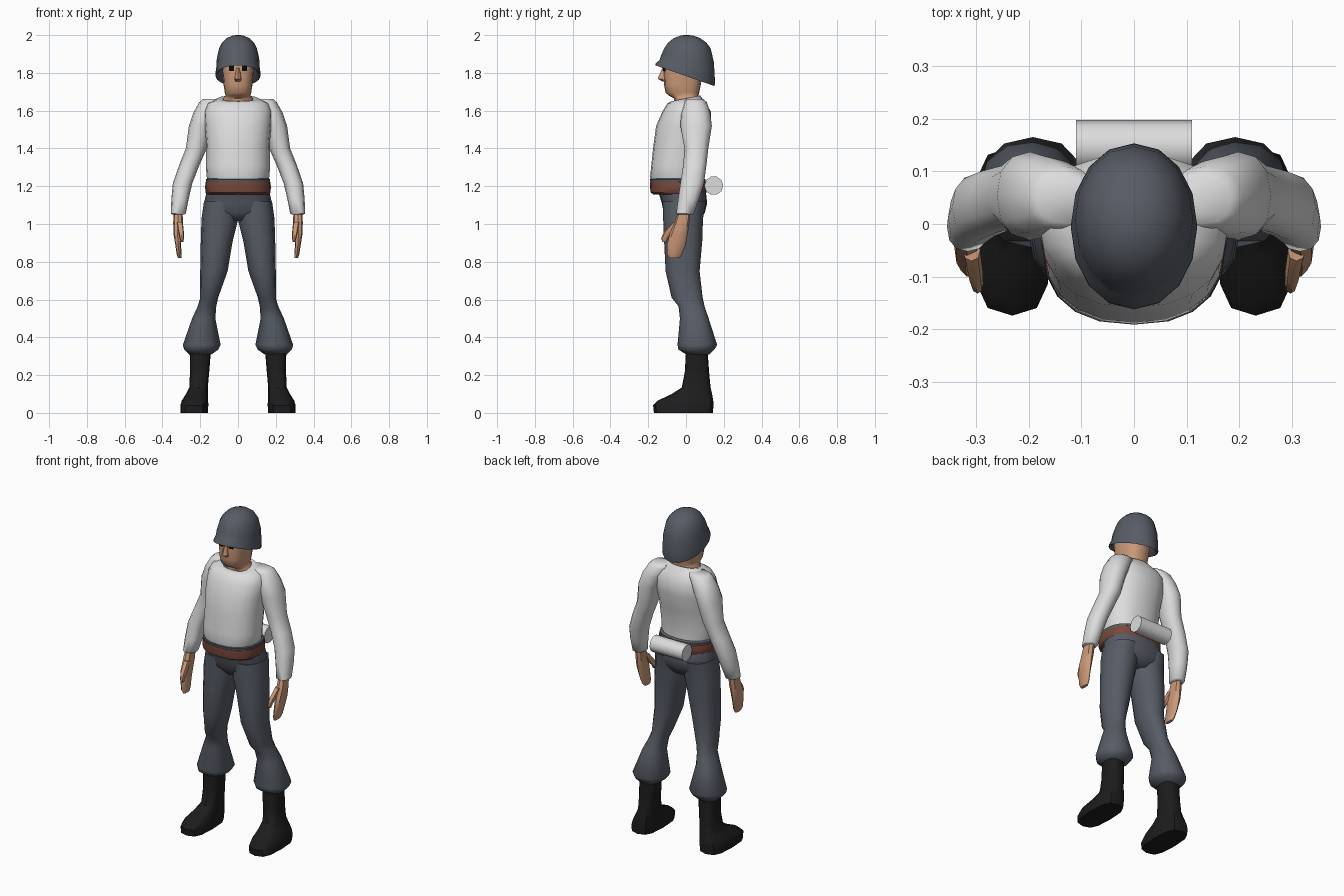
import bpy, bmesh, math
from mathutils import Matrix


def material(name, rgb):
    m = bpy.data.materials.new(name)
    m.diffuse_color = (*rgb, 1)
    return m


GREY = material("slate grey", (0.095, 0.107, 0.13))
WHITE = material("shirt white", (0.72, 0.72, 0.72))
SKIN = material("skin", (0.60, 0.32, 0.19))
BLACK = material("boot black", (0.012, 0.012, 0.012))
BROWN = material("belt brown", (0.19, 0.065, 0.045))
EYE = material("eye black", (0.003, 0.003, 0.003))


def finish(name, bm, mat, angle=45):
    bmesh.ops.recalc_face_normals(bm, faces=bm.faces)
    me = bpy.data.meshes.new(name)
    bm.to_mesh(me)
    bm.free()
    me.materials.append(mat)
    ob = bpy.data.objects.new(name, me)
    bpy.context.collection.objects.link(ob)
    bpy.ops.object.select_all(action='DESELECT')
    ob.select_set(True)
    bpy.context.view_layer.objects.active = ob
    bpy.ops.object.shade_smooth_by_angle(angle=math.radians(angle))
    return ob


def loft(name, rings, mat, n=12, power=2.3, side=1, angle=45):
    """Skin rounded rings given as (x0, x1, y0, y1, z, slope of z along y)."""
    bm = bmesh.new()
    loops = []
    for x0, x1, y0, y1, z, *tilt in rings:
        t = tilt[0] if tilt else 0
        loop = []
        for k in range(n):
            a = 2 * math.pi * k / n
            c, s = math.cos(a), math.sin(a)
            px = math.copysign(abs(c) ** (2 / power), c)
            py = math.copysign(abs(s) ** (2 / power), s)
            x = (x0 + x1) / 2 + px * (x1 - x0) / 2
            y = (y0 + y1) / 2 + py * (y1 - y0) / 2
            loop.append(bm.verts.new((side * x, y, z + t * y)))
        loops.append(loop)
    for a, b in zip(loops, loops[1:]):
        for k in range(n):
            j = (k + 1) % n
            bm.faces.new((a[k], a[j], b[j], b[k]))
    bm.faces.new(loops[0])
    bm.faces.new(loops[-1])
    return finish(name, bm, mat, angle)


def centred(rings):
    return [(-r[0], r[0], *r[1:]) for r in rings]


# Helmet: inner lining, tilted rim, dome
loft("helmet", centred([
    (.095, -.12, .125, 1.84, -.3), (.108, -.145, .138, 1.79, -.35),
    (.12, -.162, .15, 1.783, -.35), (.12, -.16, .153, 1.795, -.35),
    (.115, -.14, .152, 1.83, -.27), (.112, -.13, .147, 1.88, -.13),
    (.1, -.115, .13, 1.93), (.085, -.095, .108, 1.96),
    (.06, -.065, .075, 1.984), (.03, -.03, .04, 1.997), (.01, -.01, .015, 2.0)]),
    GREY, n=16, power=2.05, angle=60)

# Head with neck and chin
loft("head", centred([
    (.092, -.065, .07, 1.62), (.08, -.062, .066, 1.665),
    (.066, -.088, .066, 1.678), (.07, -.108, .07, 1.695),
    (.076, -.116, .078, 1.735), (.08, -.117, .085, 1.78),
    (.084, -.12, .09, 1.83), (.08, -.11, .09, 1.88)]), SKIN, n=16, power=2.7, angle=60)

# Nose
loft("nose", centred([
    (.014, -.125, -.10, 1.755), (.018, -.149, -.10, 1.768),
    (.015, -.145, -.10, 1.782), (.009, -.125, -.10, 1.825)]), SKIN, n=8, power=2)

# Eyes as thin plates
for side, label in ((1, "left"), (-1, "right")):
    bm = bmesh.new()
    bmesh.ops.create_cube(bm, size=1, matrix=Matrix.Translation((side * .034, -.1145, 1.824))
                          @ Matrix.Rotation(side * .2, 4, 'Z') @ Matrix.Diagonal((.026, .009, .03, 1)))
    finish(label + "_eye", bm, EYE)

# Shirt body
loft("shirt", centred([
    (.16, -.185, .09, 1.232), (.166, -.19, .09, 1.25), (.17, -.184, .088, 1.31),
    (.168, -.172, .11, 1.42), (.176, -.158, .132, 1.52), (.18, -.125, .132, 1.595),
    (.16, -.098, .105, 1.64), (.105, -.078, .075, 1.665, .2), (.09, -.066, .068, 1.663, .2)]),
    WHITE, n=20, power=2.3, angle=60)

# Belt, waistband and trouser seat
loft("belt", centred([
    (.16, -.17, .1, 1.155), (.172, -.187, .108, 1.166),
    (.174, -.191, .11, 1.195), (.172, -.19, .108, 1.222), (.16, -.18, .1, 1.228)]),
    BROWN, n=20, power=2.4)
loft("waistband", centred([
    (.168, -.188, .104, 1.215), (.17, -.191, .104, 1.236), (.16, -.18, .095, 1.242)]),
    GREY, n=20, power=2.4)
loft("trouser_seat", centred([
    (.165, -.16, .1, 1.2), (.17, -.142, .107, 1.155), (.18, -.128, .112, 1.11),
    (.17, -.118, .1, 1.06), (.08, -.08, .07, 1.015)]), GREY, n=20, power=2.4, angle=60)

# Bedroll behind the belt
bm = bmesh.new()
bmesh.ops.create_cone(bm, cap_ends=True, segments=10, radius1=.05, radius2=.05, depth=.22,
                      matrix=Matrix.Translation((0, .147, 1.203)) @ Matrix.Rotation(math.pi / 2, 4, 'Y'))
finish("bedroll", bm, WHITE)

# Paired limbs
for side, label in ((1, "left"), (-1, "right")):
    loft(label + "_sleeve", [
        (.06, .185, .0, .09, 1.662), (.07, .205, -.01, .11, 1.645),
        (.10, .236, -.025, .128, 1.59), (.135, .26, -.03, .137, 1.52),
        (.165, .276, -.008, .118, 1.40), (.205, .312, -.015, .108, 1.31),
        (.242, .345, -.03, .095, 1.215), (.262, .353, -.042, .068, 1.13),
        (.276, .355, -.052, .04, 1.055), (.285, .345, -.045, .032, 1.05)],
        WHITE, side=side, angle=60)
    loft(label + "_hand", [
        (.293, .34, -.04, .025, 1.07), (.292, .343, -.06, .018, 1.01),
        (.298, .342, -.085, .01, .95), (.302, .332, -.1, -.002, .89),
        (.298, .325, -.1, -.02, .84), (.298, .318, -.09, -.035, .82)],
        SKIN, n=8, power=2.6, side=side)
    loft(label + "_thumb", [
        (.292, .325, -.07, -.03, 1.01), (.287, .316, -.115, -.06, .96),
        (.286, .308, -.132, -.095, .925), (.289, .303, -.125, -.105, .905)],
        SKIN, n=8, side=side)
    loft(label + "_trouser_leg", [
        (.0, .18, -.124, .108, 1.12), (-.002, .193, -.121, .09, 1.03),
        (.028, .197, -.116, .086, .91), (.055, .2, -.108, .072, .75),
        (.105, .2, -.076, .088, .61), (.115, .213, -.04, .098, .565),
        (.12, .243, -.032, .12, .5), (.092, .292, -.045, .165, .36),
        (.105, .285, -.04, .15, .335), (.14, .258, .0, .125, .31)],
        GREY, side=side, angle=60)
    loft(label + "_boot", [
        (.143, .256, .0, .114, .335), (.152, .254, -.006, .122, .22),
        (.16, .258, -.022, .13, .135), (.16, .275, -.075, .138, .1),
        (.158, .298, -.15, .144, .065), (.157, .305, -.174, .146, .04),
        (.16, .305, -.17, .142, 0)],
        BLACK, power=3, side=side)
